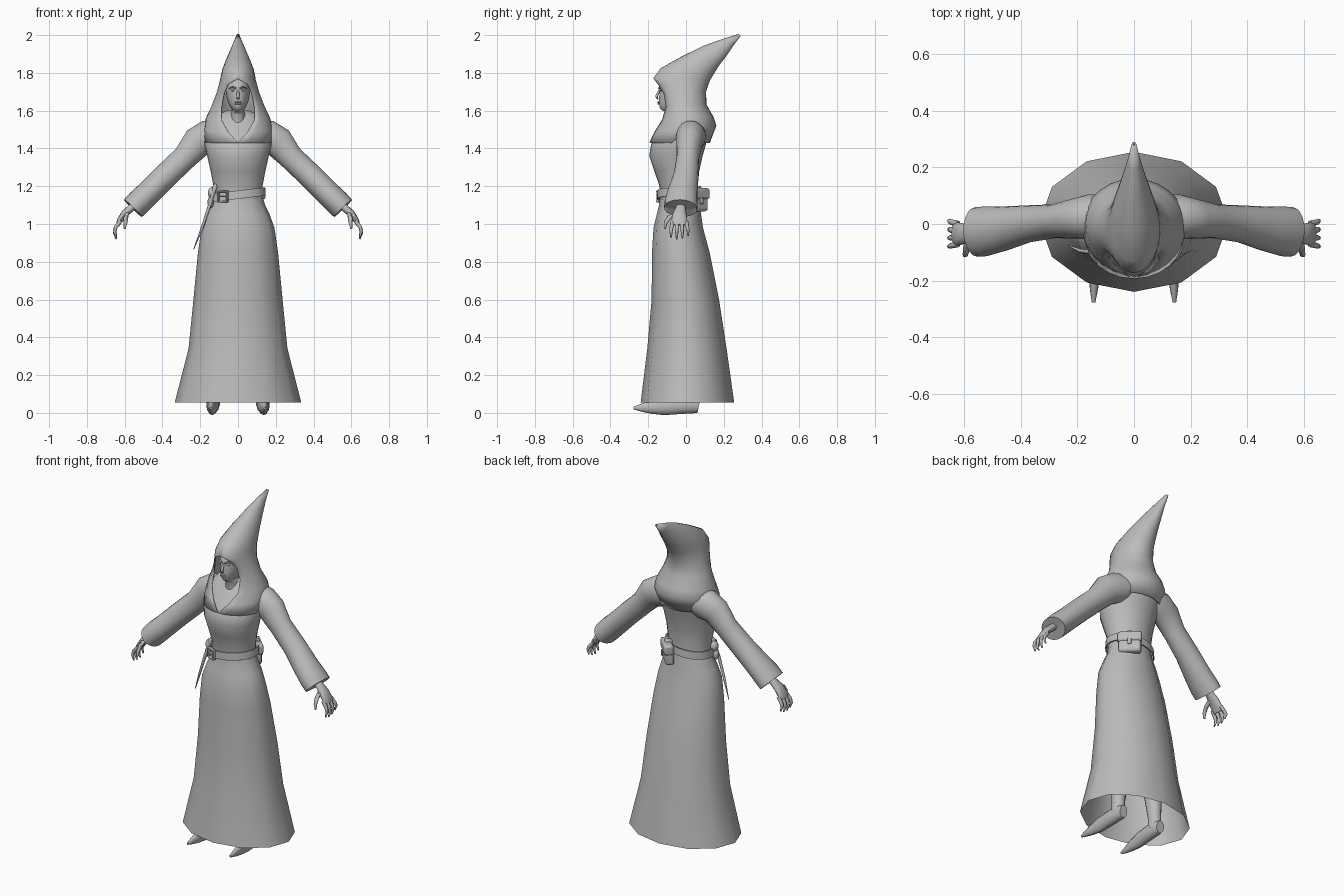
import bpy, bmesh, math
from mathutils import Vector

GREY = bpy.data.materials.new("plain grey")
GREY.diffuse_color = (0.5, 0.5, 0.5, 1)


def finish(name, bm, subsurf=0, angle=60, solid=0):
    bmesh.ops.remove_doubles(bm, verts=bm.verts, dist=0.0004)
    bmesh.ops.recalc_face_normals(bm, faces=bm.faces)
    me = bpy.data.meshes.new(name)
    bm.to_mesh(me)
    bm.free()
    ob = bpy.data.objects.new(name, me)
    bpy.context.collection.objects.link(ob)
    me.materials.append(GREY)
    if solid:
        m = ob.modifiers.new("thickness", 'SOLIDIFY')
        m.thickness, m.offset = solid, -1
    if subsurf:
        ob.modifiers.new("smooth", 'SUBSURF').levels = subsurf
        ob.modifiers["smooth"].render_levels = subsurf
    bpy.ops.object.select_all(action='DESELECT')
    ob.select_set(True)
    bpy.context.view_layer.objects.active = ob
    bpy.ops.object.shade_smooth_by_angle(angle=math.radians(angle))
    return ob


def skin(bm, rings, closed=True, caps=(True, True)):
    """Bridge successive rings of points."""
    vs = [[bm.verts.new(p) for p in r] for r in rings]
    n = len(vs[0])
    for a, b in zip(vs, vs[1:]):
        for i in range(n if closed else n - 1):
            j = (i + 1) % n
            bm.faces.new((a[i], a[j], b[j], b[i]))
    if caps[0]:
        bm.faces.new(vs[0])
    if caps[1]:
        bm.faces.new(vs[-1])


def stack(rows, n):
    """Horizontal ellipses from (z, front y, back y, half width)."""
    return [[(w * math.sin(2 * math.pi * i / n),
              (f + b) / 2 - (b - f) / 2 * math.cos(2 * math.pi * i / n), z)
             for i in range(n)] for z, f, b, w in rows]


def tube(bm, rows, n=10, side=1, caps=(True, True)):
    """Ellipses across a path, rows of (x, y, z, half height, half depth)."""
    pts = [Vector(r[:3]) for r in rows]
    rings = []
    for k, r in enumerate(rows):
        d = (pts[min(k + 1, len(pts) - 1)] - pts[max(k - 1, 0)]).normalized()
        ref = Vector((0, 1, 0)) if abs(d.y) < 0.8 else Vector((1, 0, 0))
        v = (ref - d * ref.dot(d)).normalized()
        u = d.cross(v)
        ring = []
        for i in range(n):
            a = 2 * math.pi * i / n
            p = pts[k] + u * r[3] * math.cos(a) + v * r[4] * math.sin(a)
            ring.append((p.x * side, p.y, p.z))
        rings.append(ring)
    skin(bm, rings, caps=caps)


def ellipsoid(bm, c, r):
    res = bmesh.ops.create_uvsphere(bm, u_segments=14, v_segments=10, radius=1)
    for v in res["verts"]:
        v.co = Vector((c[k] + v.co[k] * r[k] for k in range(3)))


def box(name, c, size, turn=0, bevel=0.008):
    bm = bmesh.new()
    bmesh.ops.create_cube(bm, size=1)
    bmesh.ops.scale(bm, vec=size, verts=bm.verts)
    ob = finish(name, bm, angle=40)
    ob.location, ob.rotation_euler.z = c, turn
    m = ob.modifiers.new("round", 'BEVEL')
    m.width, m.segments = bevel, 2
    return ob


# Skirt: twelve-sided, open at the hem
bm = bmesh.new()
skin(bm, stack([(.055, -.24, .255, .335), (.34, -.205, .215, .262), (.6, -.182, .175, .236),
                (.85, -.18, .125, .212), (.98, -.172, .09, .193), (1.05, -.155, .08, .168),
                (1.1, -.143, .073, .143), (1.15, -.138, .065, .13)], 12), caps=(False, False))
finish("skirt", bm)

# Bodice
bm = bmesh.new()
skin(bm, stack([(1.13, -.138, .065, .13), (1.2, -.14, .062, .13), (1.28, -.168, .07, .145),
                (1.36, -.195, .088, .163), (1.42, -.185, .105, .178), (1.48, -.145, .12, .183),
                (1.53, -.10, .12, .172), (1.57, -.07, .1, .13), (1.6, -.05, .07, .06)], 24))
finish("bodice", bm)

# Hood: (back y, z), (front y, z), half width, half angle of the face opening
hood = [((.12, 1.43), (-.188, 1.43), .172, 0), ((.155, 1.52), (-.168, 1.485), .178, .28),
        ((.14, 1.565), (-.142, 1.55), .165, .55), ((.103, 1.63), (-.128, 1.62), .134, .68),
        ((.1, 1.70), (-.145, 1.69), .107, .72), ((.12, 1.76), (-.165, 1.738), .092, .55),
        ((.135, 1.785), (-.168, 1.768), .086, 0), ((.15, 1.81), (-.13, 1.82), .078, 0),
        ((.172, 1.845), (-.02, 1.882), .06, 0), ((.208, 1.89), (.1, 1.94), .036, 0),
        ((.248, 1.95), (.19, 1.972), .017, 0), ((.285, 2.0), (.28, 2.0), .002, 0)]
rings = []
for (by, bz), (fy, fz), w, gap in hood:
    ring = []
    for i in range(25):
        a = (i / 12 - 1) * (math.pi - gap)
        f = (1 - math.cos(a)) / 2
        ring.append((w * math.sin(a), by + (fy - by) * f, bz + (fz - bz) * f))
    rings.append(ring)
bm = bmesh.new()
skin(bm, rings, closed=False, caps=(False, False))
finish("hood", bm, solid=.006)

# Head with neck, and raised features
bm = bmesh.new()
skin(bm, stack([(1.45, -.11, .03, .055), (1.53, -.09, .03, .045), (1.595, -.1, .03, .042),
                (1.6, -.13, .03, .025), (1.615, -.143, .04, .042), (1.65, -.145, .05, .057),
                (1.69, -.143, .06, .065), (1.73, -.142, .065, .066), (1.77, -.11, .06, .055),
                (1.79, -.06, .03, .03)], 18))
finish("head", bm, 1)
bm = bmesh.new()
tube(bm, [(0, -.138, 1.715, .006, .006), (0, -.149, 1.69, .008, .008),
          (0, -.16, 1.672, .010, .008), (0, -.145, 1.66, .010, .006)], 8)
finish("nose", bm, 1)
bm = bmesh.new()
for z in (1.637, 1.645):
    ellipsoid(bm, (0, -.145, z), (.019, .006, .005))
finish("lips", bm)
bm = bmesh.new()
for s in (-1, 1):
    ellipsoid(bm, (.027 * s, -.131, 1.708), (.013, .006, .006))
    tube(bm, [(.01, -.143, 1.718, .004, .005), (.028, -.137, 1.727, .005, .005),
              (.046, -.118, 1.718, .003, .004)], 8, s)
finish("eyes_and_brows", bm)

for s, label in ((-1, "right"), (1, "left")):
    # Wide sleeve with a hollow cuff
    bm = bmesh.new()
    tube(bm, [(.10, .03, 1.475, .075, .075), (.155, .025, 1.462, .09, .08),
              (.215, .018, 1.432, .083, .07), (.28, .01, 1.353, .066, .06),
              (.38, .0, 1.258, .066, .066), (.47, -.018, 1.168, .066, .08),
              (.525, -.026, 1.115, .068, .088), (.556, -.028, 1.083, .066, .088),
              (.55, -.028, 1.089, .06, .08), (.47, -.018, 1.168, .05, .06)], 20, s)
    finish(label + "_sleeve", bm, angle=75)

    # Hand: wrist, palm, four fingers and a thumb
    bm = bmesh.new()
    tube(bm, [(.47, -.02, 1.17, .025, .028), (.56, -.028, 1.09, .02, .025),
              (.6, -.034, 1.055, .02, .036), (.628, -.036, 1.015, .015, .042),
              (.636, -.036, .995, .01, .038)], 12, s)
    for k in range(4):
        y, drop = -.071 + .024 * k, (.008, 0, .004, .018)[k]
        tube(bm, [(.622, y, 1.015, .01, .011), (.648, y - .006 + .004 * k, .982, .01, .01),
                  (.653, y - .008 + .006 * k, .95 + drop, .008, .008),
                  (.644, y - .008 + .006 * k, .92 + drop, .004, .004)], 8, s)
    tube(bm, [(.59, -.05, 1.06, .014, .016), (.593, -.09, 1.035, .012, .012),
              (.596, -.108, 1.005, .010, .010), (.6, -.112, .975, .005, .005)], 8, s)
    finish(label + "_hand", bm)

    # Pointed shoe and the leg inside the skirt
    bm = bmesh.new()
    tube(bm, [(.132, .068, .035, .036, .026), (.132, .045, .04, .042, .034),
              (.134, -.03, .04, .046, .034), (.137, -.12, .035, .047, .027),
              (.14, -.19, .03, .034, .02), (.142, -.24, .027, .02, .013),
              (.143, -.278, .025, .007, .006)], 12, s)
    finish(label + "_shoe", bm)
    bm = bmesh.new()
    tube(bm, [(.132, .02, .04, .036, .042), (.13, .02, .12, .036, .04),
              (.115, .02, .3, .055, .058), (.1, .0, .5, .055, .055),
              (.09, -.02, .9, .075, .075)], 12, s)
    finish(label + "_leg", bm)

# Belt: a tilted band, rising to the left side
bm = bmesh.new()
rows = [(-.022, -.148, .076, .14), (-.022, -.155, .083, .147), (.022, -.152, .08, .144),
        (.022, -.145, .073, .137)]
skin(bm, [[(x, y, 1.155 + z + .12 * x) for x, y, z in r] for r in stack(rows, 24)],
     caps=(False, False))
finish("belt", bm, angle=40)

# Buckle: a square frame with a prong
for i, (dx, dz, w, h) in enumerate([(-.024, 0, .009, .06), (.024, 0, .009, .06),
                                    (0, .027, .055, .009), (0, -.027, .055, .009),
                                    (0, 0, .05, .006)]):
    box("buckle_bar_%d" % (i + 1), (-.08 + dx, -.14 + dx * -.35, 1.145 + dz), (w, .018, h), -.4, .003)

# Pouch at the back left with flap and clasp
q = math.radians(-45)
out = Vector((math.sin(-q), math.cos(q), 0))
base = Vector((.068, .048, 1.125))
box("pouch", base + out * .015, (.125, .05, .115), q, .014)
box("pouch_flap", base + out * .022 + Vector((0, 0, .035)), (.135, .052, .06), q, .012)
box("pouch_clasp", base + out * .05 + Vector((0, 0, -.002)), (.022, .01, .035), q, .004)
box("pouch_strap", base + out * .012 + Vector((0, 0, .03)), (.03, .045, .09), q, .005)

# Wand in a loop at the right hip, and small side bag
bm = bmesh.new()
tube(bm, [(-.118, -.085, 1.212, .006, .006), (-.122, -.088, 1.195, .014, .014),
          (-.13, -.09, 1.17, .009, .009), (-.15, -.1, 1.1, .009, .009),
          (-.19, -.095, .98, .007, .007), (-.235, -.075, .865, .002, .002)], 10)
finish("wand", bm)
bm = bmesh.new()
ellipsoid(bm, (-.138, -.075, 1.165), (.022, .026, .03))
ellipsoid(bm, (-.145, -.08, 1.115), (.017, .02, .03))
finish("wand_holder", bm)
